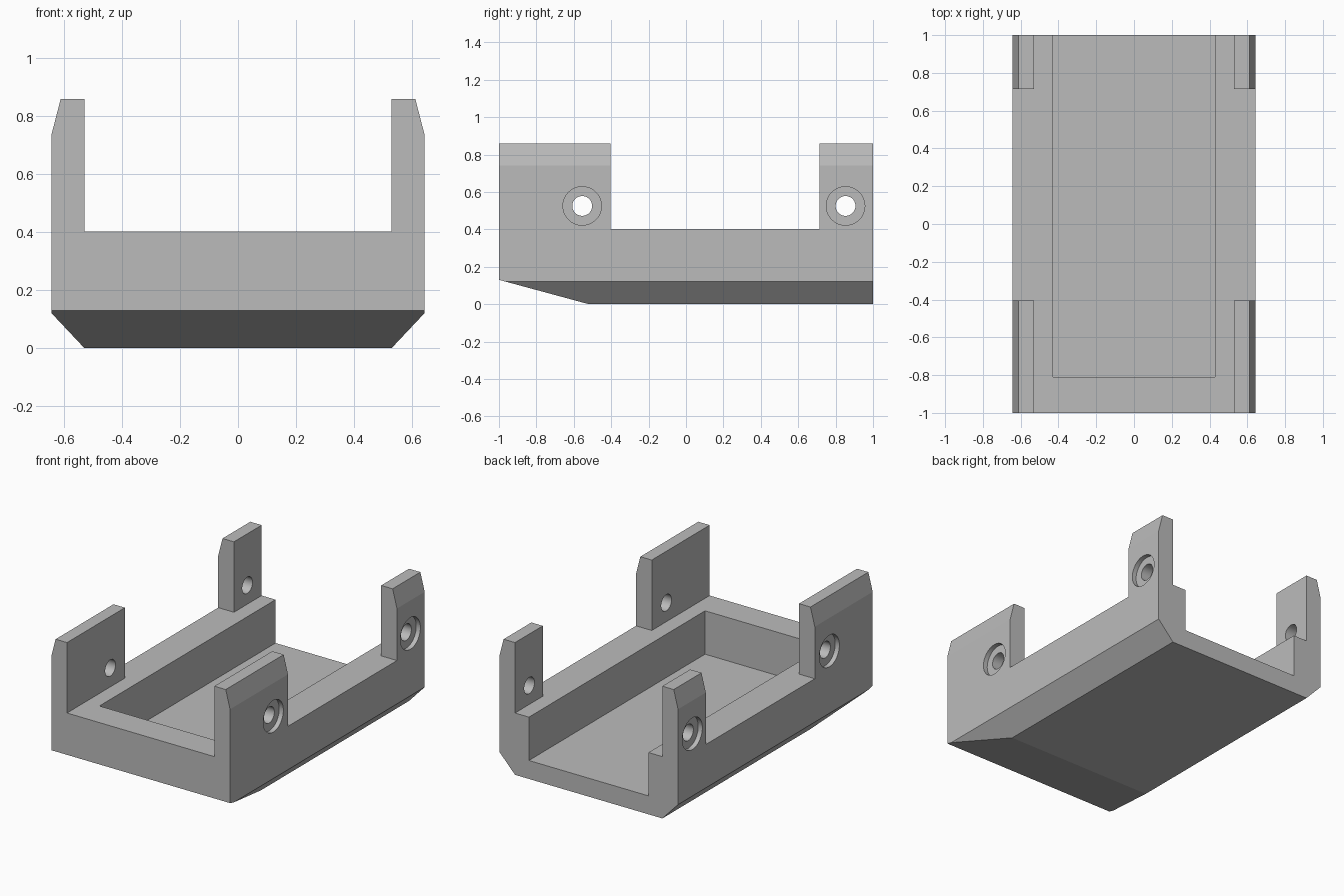
import bpy, bmesh, math
from mathutils import Matrix, Vector

if "Cube" in bpy.data.objects:
    bpy.data.objects.remove(bpy.data.objects["Cube"])

grey = bpy.data.materials.new("plain grey")
grey.diffuse_color = (0.5, 0.5, 0.5, 1)
grey.use_nodes = True
grey.node_tree.nodes["Principled BSDF"].inputs["Base Color"].default_value = grey.diffuse_color


def finish(name, bm):
    bmesh.ops.recalc_face_normals(bm, faces=bm.faces)
    mesh = bpy.data.meshes.new(name)
    bm.to_mesh(mesh)
    bm.free()
    mesh.materials.append(grey)
    obj = bpy.data.objects.new(name, mesh)
    bpy.context.collection.objects.link(obj)
    return obj


def prism(name, profile, y0, y1):
    """Extrude an (x, z) profile along y."""
    bm = bmesh.new()
    face = bm.faces.new([bm.verts.new((x, y0, z)) for x, z in profile])
    new = bmesh.ops.extrude_face_region(bm, geom=[face])["geom"]
    bmesh.ops.translate(bm, vec=(0, y1 - y0, 0),
                        verts=[v for v in new if isinstance(v, bmesh.types.BMVert)])
    return finish(name, bm)


def box(name, x, y0, y1, z0, z1):
    return prism(name, [(-x, z0), (x, z0), (x, z1), (-x, z1)], y0, y1)


def rod(name, radius, x0, x1, y, z):
    """Cylinder lying along x."""
    bm = bmesh.new()
    bmesh.ops.create_cone(bm, cap_ends=True, segments=48, radius1=radius, radius2=radius,
                          depth=abs(x1 - x0),
                          matrix=Matrix.Translation(((x0 + x1) / 2, y, z))
                          @ Matrix.Rotation(math.pi / 2, 4, 'Y'))
    return finish(name, bm)


def cut(obj, cutter):
    mod = obj.modifiers.new("cut", 'BOOLEAN')
    mod.operation = 'DIFFERENCE'
    mod.solver = 'EXACT'
    mod.object = cutter
    bpy.context.view_layer.objects.active = obj
    bpy.ops.object.modifier_apply(modifier=mod.name)
    bpy.data.objects.remove(cutter)


# Body: channel section with chamfered lower corners and wall tops
half = [(0.53, 0), (0.643, 0.12), (0.643, 0.74), (0.612, 0.86), (0.53, 0.86), (0.53, 0.402)]
cradle = prism("cradle", half + [(-x, z) for x, z in reversed(half)], -1, 1)

# Sloped underside at the front
bm = bmesh.new()
bm.from_mesh(cradle.data)
cutres = bmesh.ops.bisect_plane(bm, geom=bm.verts[:] + bm.edges[:] + bm.faces[:],
                                plane_co=(0, -1, 0.13), plane_no=Vector((0, -0.13, -0.48)),
                                clear_outer=True)
bmesh.ops.holes_fill(bm, edges=[e for e in bm.edges if e.is_boundary], sides=0)
bmesh.ops.recalc_face_normals(bm, faces=bm.faces)
bm.to_mesh(cradle.data)
bm.free()

# Gap between front and back tabs, then the pocket open at the back
cut(cradle, box("gap_cutter", 0.8, -0.405, 0.715, 0.402, 1.0))
cut(cradle, box("pocket_cutter", 0.43, -0.81, 1.2, 0.12, 0.7))

# Counterbored screw holes in the four tabs
for side in (-1, 1):
    for y in (-0.555, 0.853):
        cut(cradle, rod("hole_cutter", 0.053, side * 0.45, side * 0.75, y, 0.525))
        cut(cradle, rod("counterbore_cutter", 0.103, side * 0.613, side * 0.75, y, 0.525))

# Smooth hole walls, sharp everywhere else
bpy.ops.object.select_all(action='DESELECT')
cradle.select_set(True)
bpy.context.view_layer.objects.active = cradle
bpy.ops.object.shade_smooth_by_angle(angle=math.radians(12))
